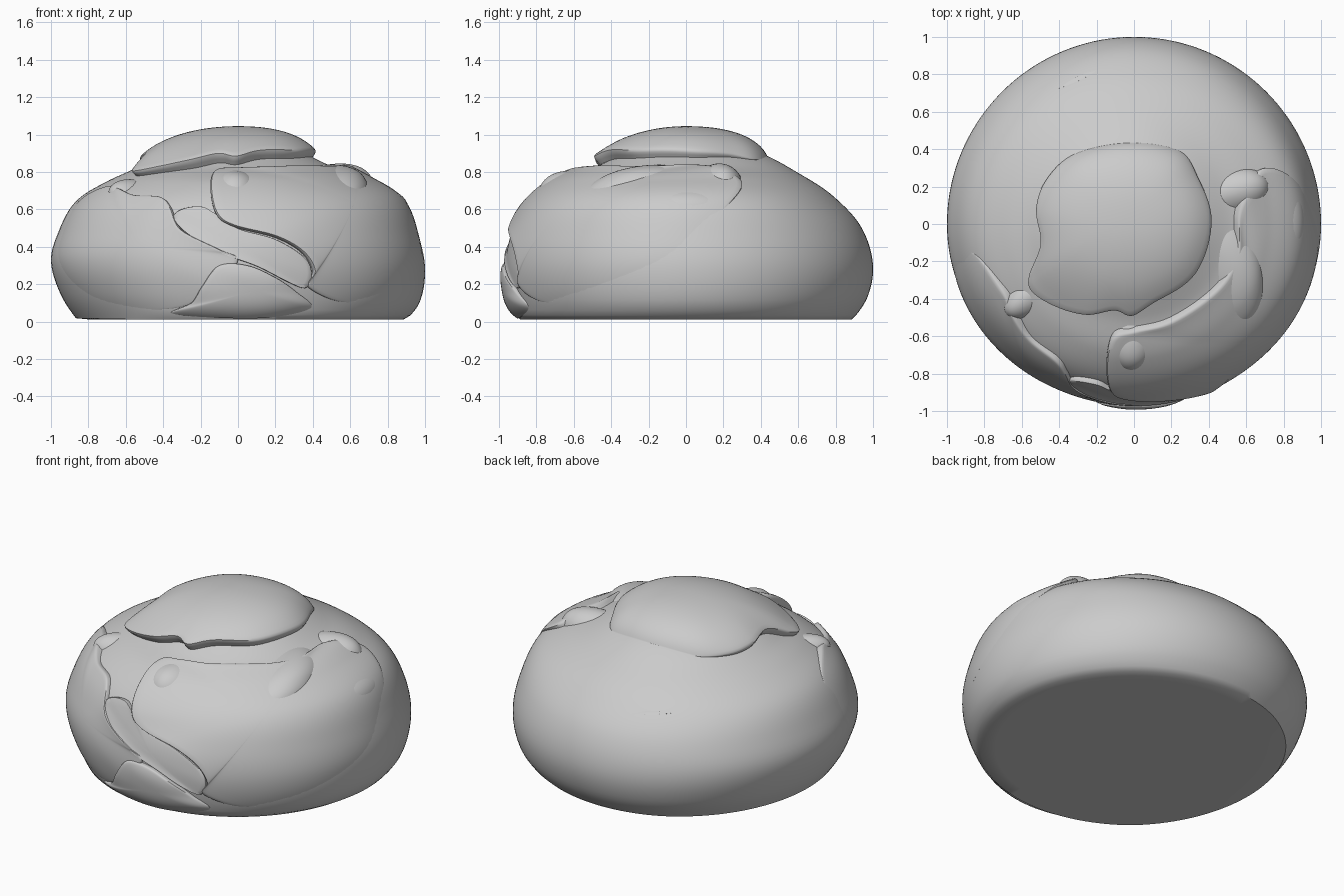
import bpy, bmesh, math
from mathutils import Vector

cube = bpy.data.objects.get("Cube")
if cube:
    bpy.data.objects.remove(cube, do_unlink=True)

mat = bpy.data.materials.new("plain grey")
mat.use_nodes = True
GREY = (0.6, 0.6, 0.6, 1)
mat.diffuse_color = GREY
mat.node_tree.nodes["Principled BSDF"].inputs["Base Color"].default_value = GREY

CENTRE = Vector((0, 0, 0.3))
FLOOR = 0.012

# Outer profiles (radius, height) of the dough at +x, +y, -x and -y
PROFILES = [
    [(.90, .01), (.97, .10), (1.0, .28), (.965, .46), (.88, .65), (.70, .76), (.50, .83), (.28, .93), (0, .965)],
    [(.89, .01), (.97, .13), (1.0, .30), (.94, .50), (.80, .66), (.60, .795), (.40, .90), (.20, .95), (0, .965)],
    [(.86, .01), (.95, .15), (1.0, .33), (.96, .48), (.87, .64), (.70, .75), (.55, .82), (.28, .93), (0, .965)],
    [(.90, .01), (.94, .15), (.955, .30), (.93, .45), (.86, .60), (.70, .74), (.50, .82), (.28, .92), (0, .965)],
]


def polar(profile):
    return [(math.atan2(z - CENTRE.z, r), math.hypot(r, z - CENTRE.z)) for r, z in profile]


TABLES = [polar(p) for p in PROFILES]


def hermite(tab, e):
    """Smooth distance along one profile at elevation e."""
    e = min(max(e, tab[0][0]), tab[-1][0])
    i = max(k for k in range(len(tab) - 1) if tab[k][0] <= e)

    def slope(k):
        a, b = tab[max(k - 1, 0)], tab[min(k + 1, len(tab) - 1)]
        return 0 if k == len(tab) - 1 else (b[1] - a[1]) / (b[0] - a[0])
    (x0, y0), (x1, y1) = tab[i], tab[i + 1]
    w = x1 - x0
    t = (e - x0) / w
    return ((2*t**3 - 3*t*t + 1) * y0 + (t**3 - 2*t*t + t) * w * slope(i)
            + (3*t*t - 2*t**3) * y1 + (t**3 - t*t) * w * slope(i + 1))


def on_surface(p, lift=0.0):
    """Project a point radially onto the dough, raised by lift."""
    d = (Vector(p) - CENTRE).normalized()
    e = math.asin(max(-1, min(1, d.z)))
    q = (math.atan2(d.y, d.x) / (math.pi / 2)) % 4
    i = int(q) % 4
    w = math.sin((q - int(q)) * math.pi / 2) ** 2
    r = hermite(TABLES[i], e) * (1 - w) + hermite(TABLES[(i + 1) % 4], e) * w
    r += lift
    if d.z < 0:
        r = min(r, (CENTRE.z - FLOOR + max(lift, 0) * .2) / -d.z)
    return CENTRE + d * r


def finish(name, bm):
    bmesh.ops.recalc_face_normals(bm, faces=bm.faces)
    me = bpy.data.meshes.new(name)
    bm.to_mesh(me)
    bm.free()
    me.materials.append(mat)
    ob = bpy.data.objects.new(name, me)
    bpy.context.collection.objects.link(ob)
    bpy.ops.object.select_all(action='DESELECT')
    ob.select_set(True)
    bpy.context.view_layer.objects.active = ob
    bpy.ops.object.shade_smooth_by_angle(angle=math.radians(45))
    return ob


def smooth_loop(pts, n=8):
    """Closed Catmull-Rom curve through the points."""
    v = [Vector(p) for p in pts]
    out = []
    for i in range(len(v)):
        a, b, c, d = (v[(i + k) % len(v)] for k in (-1, 0, 1, 2))
        for s in range(n):
            t = s / n
            out.append(0.5 * (2*b + (c - a)*t + (2*a - 5*b + 4*c - d)*t*t + (3*b - a - 3*c + d)*t**3))
    return out


def crust(name, centre, h_mid, outline, power=3, rings=22):
    """Crust patch over the dough; outline points are x, y, z, edge thickness."""
    loop = smooth_loop(outline)
    mid = Vector(centre)
    bm = bmesh.new()
    hub = bm.verts.new(on_surface(mid, h_mid))
    prev = None
    # rings out to the rounded lip, then a skirt sunk into the dough
    steps = [(k / rings, 1) for k in range(1, rings)] + [(.985, .93), (.997, .72), (1, .4), (1, None)]
    for t, f in steps:
        row = []
        for p in loop:
            lift = -.03 if f is None else (h_mid + (p.w - h_mid) * t ** power) * f
            row.append(bm.verts.new(on_surface(mid.lerp(p.xyz, t), lift)))
        for i in range(len(row)):
            j = (i + 1) % len(row)
            if prev:
                bm.faces.new((prev[i], row[i], row[j], prev[j]))
            else:
                bm.faces.new((hub, row[i], row[j]))
        prev = row
    return finish(name, bm)


# Dough body with a flat underside
bm = bmesh.new()
bmesh.ops.create_uvsphere(bm, u_segments=144, v_segments=100, radius=1)
for v in bm.verts:
    v.co = on_surface(v.co + CENTRE)
finish("dough_body", bm)

# Cap of crust on the top, blending in at the back
crust("top_crust", (-.06, 0, 1), .08, [
    (-.36, .40, .90, 0), (-.05, .43, .88, 0), (.25, .40, .88, 0), (.35, .25, .9, .02),
    (.40, .02, .88, .04), (.31, -.25, .87, .05), (.1, -.39, .86, .06), (-.01, -.47, .85, .06),
    (-.10, -.44, .86, .065), (-.25, -.48, .85, .065), (-.42, -.45, .83, .05), (-.56, -.37, .81, .04),
    (-.57, -.28, .82, .04), (-.48, -.1, .86, .05), (-.52, .08, .86, .04), (-.48, .24, .86, .02)], 4)

# Large lower crust wrapping the front and the +x side
crust("side_crust", (.55, -.55, .6), .015, [
    (.70, .30, .74, .03), (.60, .18, .81, .05), (.55, .05, .83, .04), (.55, -.15, .83, .04),
    (.46, -.33, .83, .04), (.2, -.52, .83, .04), (0, -.58, .83, .04), (-.12, -.63, .83, .05),
    (-.15, -.75, .74, .05), (-.12, -.88, .58, .045), (-.03, -.92, .51, .04), (.2, -.92, .45, .04),
    (.34, -.9, .37, .035), (.40, -.88, .27, .03), (.38, -.88, .18, .02), (.6, -.75, .1, 0),
    (.85, -.45, .2, 0), (.95, -.1, .35, 0), (.88, .2, .6, 0)])

# Lower crust on the -x side of the front
crust("front_crust", (-.5, -.78, .4), .012, [
    (-.86, -.15, .62, 0), (-.74, -.36, .74, .03), (-.66, -.50, .725, .04), (-.56, -.62, .68, .025),
    (-.42, -.73, .67, .03), (-.36, -.80, .61, .025), (-.30, -.88, .49, .025), (-.1, -.93, .385, .025),
    (.0, -.94, .33, .02), (-.1, -.94, .20, .02), (-.25, -.92, .09, .005), (-.5, -.8, .06, 0),
    (-.8, -.5, .15, 0), (-.92, -.25, .35, 0)])

# Curled strip of dough between the two front crusts
crust("front_tongue", (.05, -.93, .38), .01, [
    (-.35, -.85, .56, .02), (-.3, -.84, .605, .028), (-.2, -.85, .615, .03), (-.13, -.87, .58, .025),
    (0, -.93, .50, .01), (.2, -.92, .44, .01), (.36, -.9, .34, .012), (.39, -.88, .25, .018),
    (.36, -.89, .18, .02), (.27, -.92, .21, .022), (.1, -.93, .295, .02), (-.1, -.93, .37, .022),
    (-.27, -.88, .47, .02)], 3, 12)

# Bulging lobe at the foot of the front
crust("front_lobe", (.08, -.95, .17), .042, [
    (-.10, -.95, .30, .025), (.05, -.95, .30, .025), (.2, -.93, .235, .03), (.31, -.9, .16, .015),
    (.4, -.86, .07, 0), (.2, -.9, .02, 0), (-.1, -.9, .02, 0), (-.36, -.85, .04, 0),
    (-.25, -.9, .10, .02), (-.19, -.93, .19, .03)], 3, 16)

# Low swellings along the ridge and on the shoulders: centre, reach, height
SWELLS = [
    ("ridge_end", (.63, .2, .82), (.13, .12), .035), ("ridge_swell", (.6, -.3, .8), (.12, .3), .022),
    ("front_shoulder", (-.02, -.72, .78), (.13, .13), .025),
    ("side_shoulder", (.85, .0, .66), (.1, .26), .014), ("tear_lump", (-.66, -.46, .74), (.08, .09), .02)]
for name, c, (rx, ry), h in SWELLS:
    ring = [(c[0] + rx * math.cos(a * math.pi / 6), c[1] + ry * math.sin(a * math.pi / 6),
             c[2] - 1.0 * (c[0] * rx * math.cos(a * math.pi / 6) + c[1] * ry * math.sin(a * math.pi / 6)), -.015)
            for a in range(12)]
    base = .03 if name != "side_shoulder" else 0
    crust(name, c, h + base, ring, 2, 12)

# Small crease near the back
crust("back_crease", (-.31, .81, .64), .006, [
    (-.42, .76, .66, 0), (-.3, .825, .645, .004), (-.2, .85, .63, 0), (-.3, .80, .66, 0)], 2, 6)
